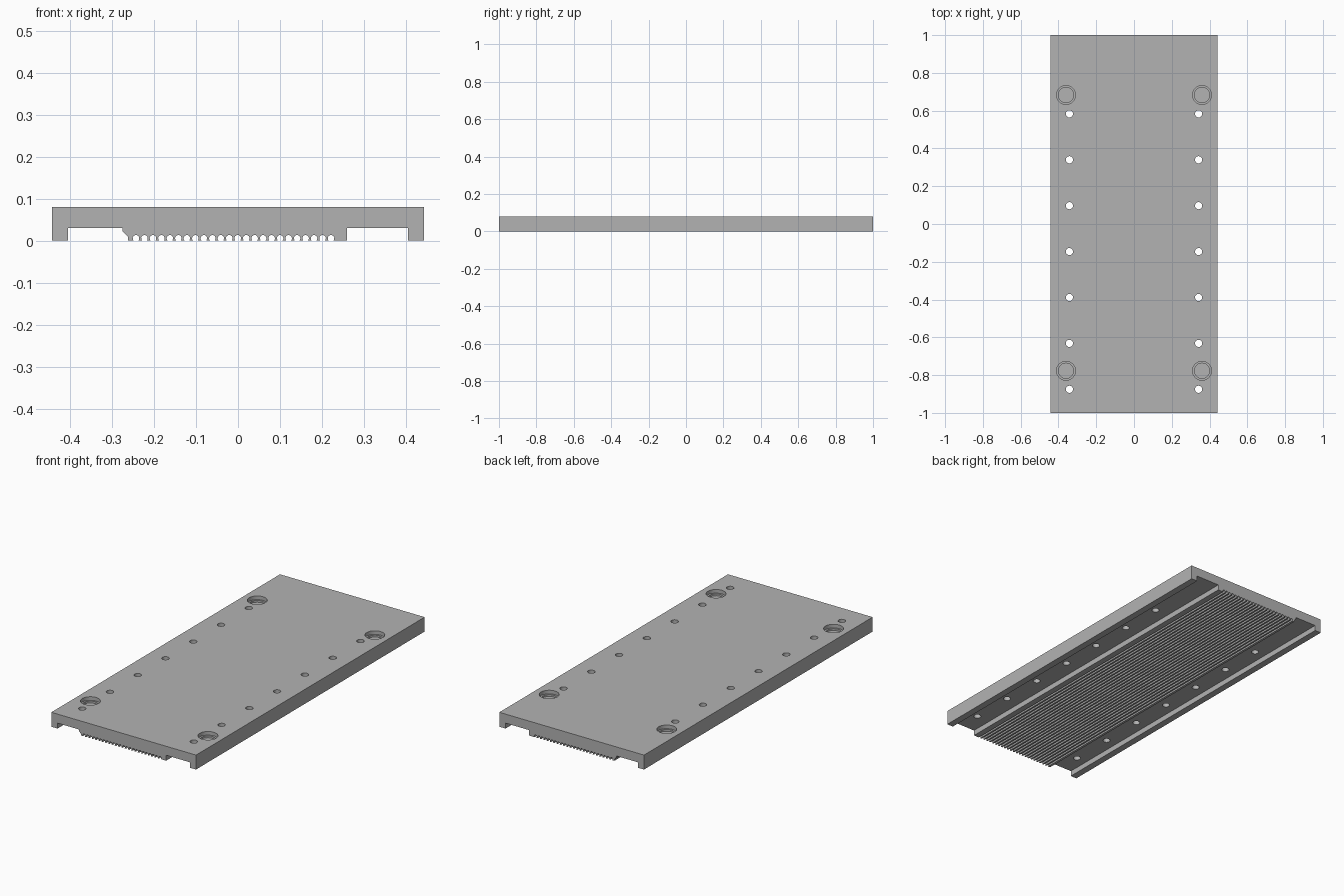
import bpy, bmesh, math

default = bpy.data.objects.get("Cube")
if default:
    bpy.data.objects.remove(default)

HALF_X, HALF_Y, TOP, CHANNEL_Z = 0.443, 1.0, 0.08, 0.03
GROOVES, PITCH, FIRST_X = 24, 0.0202, -0.243

grey = bpy.data.materials.new("grey metal")
grey.use_nodes = True
colour = (0.45, 0.45, 0.45, 1)
grey.diffuse_color = colour
grey.node_tree.nodes["Principled BSDF"].inputs["Base Color"].default_value = colour


def make_object(name, bm):
    bmesh.ops.recalc_face_normals(bm, faces=bm.faces)
    mesh = bpy.data.meshes.new(name)
    bm.to_mesh(mesh)
    bm.free()
    mesh.materials.append(grey)
    obj = bpy.data.objects.new(name, mesh)
    bpy.context.collection.objects.link(obj)
    return obj


def groove(x, radius=0.0078, height=0.0055, steps=10):
    """Round-topped groove outline, open at the underside."""
    start = math.asin(height / radius)
    angles = [math.pi + start - i * (math.pi + 2 * start) / steps for i in range(steps + 1)]
    return [(x + radius * math.cos(a), height + radius * math.sin(a)) for a in angles]


# Cross-section: two side rails, two channels and a grooved centre
outline = [(-HALF_X, TOP), (-HALF_X, 0), (-0.405, 0), (-0.405, CHANNEL_Z),
           (-0.275, CHANNEL_Z), (-0.275, 0.022), (-0.262, 0.009), (-0.262, 0)]
for i in range(GROOVES):
    outline += groove(FIRST_X + i * PITCH)
outline += [(0.26, 0), (0.26, CHANNEL_Z), (0.405, CHANNEL_Z),
            (0.405, 0), (HALF_X, 0), (HALF_X, TOP)]

# Plate: the cross-section extruded along its length
bm = bmesh.new()
face = bm.faces.new([bm.verts.new((x, -HALF_Y, z)) for x, z in outline])
swept = bmesh.ops.extrude_face_region(bm, geom=[face])
bmesh.ops.translate(bm, vec=(0, 2 * HALF_Y, 0),
                    verts=[v for v in swept["geom"] if isinstance(v, bmesh.types.BMVert)])
plate = make_object("grooved_plate", bm)


def drill(name, radius, low, high, centres):
    """Cut a set of upright round holes out of the plate."""
    bm = bmesh.new()
    for x, y in centres:
        made = bmesh.ops.create_cone(bm, cap_ends=True, segments=32, radius1=radius,
                                     radius2=radius, depth=high - low)
        bmesh.ops.translate(bm, vec=(x, y, (low + high) / 2), verts=made["verts"])
    cutter = make_object(name, bm)
    cutter.hide_render = True
    mod = plate.modifiers.new(name, "BOOLEAN")
    mod.operation, mod.solver, mod.object = "DIFFERENCE", "EXACT", cutter
    bpy.context.view_layer.objects.active = plate
    bpy.ops.object.modifier_apply(modifier=name)
    bpy.data.objects.remove(cutter)


# Small through holes in both channels, then stepped blind pockets
drill("screw_holes", 0.019, -0.1, 0.2,
      [(side * 0.342, 0.583 - i * 0.243) for side in (-1, 1) for i in range(7)])
corners = [(side * 0.36, y) for side in (-1, 1) for y in (0.683, -0.777)]
drill("pocket_rims", 0.05, 0.06, 0.2, corners)
drill("pocket_floors", 0.04, 0.05, 0.2, corners)

# Smooth the hole walls while keeping edges crisp
plate.select_set(True)
bpy.ops.object.shade_smooth_by_angle(angle=math.radians(30))
